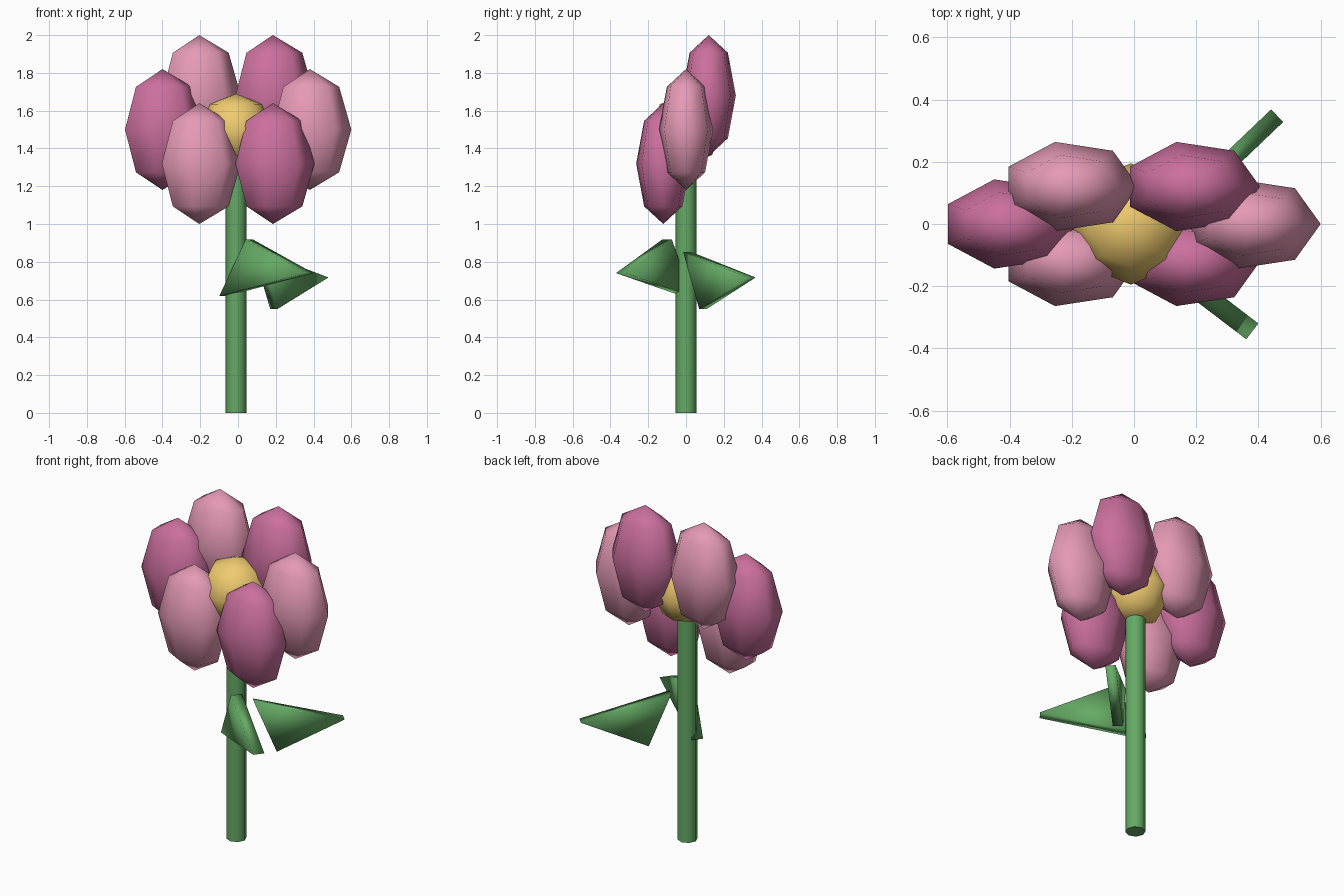
import bpy, bmesh
from math import sin, cos, pi, radians
from mathutils import Vector

if "Cube" in bpy.data.objects:
    bpy.data.objects.remove(bpy.data.objects["Cube"])


def material(name, rgb):
    m = bpy.data.materials.new(name)
    m.diffuse_color = (*rgb, 1)
    m.use_nodes = True
    m.node_tree.nodes["Principled BSDF"].inputs["Base Color"].default_value = m.diffuse_color
    return m


LIGHT = material("light_pink", (0.78, 0.32, 0.46))
DARK = material("dark_pink", (0.60, 0.16, 0.34))
GOLD = material("gold", (0.87, 0.60, 0.16))
GREEN = material("green", (0.13, 0.40, 0.13))


def finish(name, bm, mat, smooth=True, angle=None):
    bmesh.ops.recalc_face_normals(bm, faces=bm.faces)
    mesh = bpy.data.meshes.new(name)
    bm.to_mesh(mesh)
    bm.free()
    mesh.materials.append(mat)
    ob = bpy.data.objects.new(name, mesh)
    bpy.context.collection.objects.link(ob)
    bpy.ops.object.select_all(action='DESELECT')
    ob.select_set(True)
    bpy.context.view_layer.objects.active = ob
    if angle:
        bpy.ops.object.shade_smooth_by_angle(angle=radians(angle))
    elif smooth:
        bpy.ops.object.shade_smooth()
    return ob


def ring(bm, c, rx, ry, z, n):
    return [bm.verts.new((c[0] + rx * cos(2 * pi * i / n),
                          c[1] + ry * sin(2 * pi * i / n), z)) for i in range(n)]


def bridge(bm, a, b):
    for i in range(len(a)):
        j = (i + 1) % len(a)
        bm.faces.new((a[i], a[j], b[j], b[i]))


def ellipsoid(name, c, r, n, mat):
    """Coarse ellipsoid: n sides, four bands, first corner towards +x."""
    bm = bmesh.new()
    rings = [ring(bm, c, r[0] * cos(t), r[1] * cos(t), c[2] + r[2] * sin(t), n)
             for t in (-pi / 4, 0, pi / 4)]
    for a, b in zip(rings, rings[1:]):
        bridge(bm, a, b)
    for loop, s in ((rings[0], -1), (rings[-1], 1)):
        pole = bm.verts.new((c[0], c[1], c[2] + s * r[2]))
        for i in range(n):
            bm.faces.new((loop[i], loop[(i + 1) % n], pole))
    return finish(name, bm, mat)


def leaf(name, corners, half):
    """Triangular slab, thickened both ways along its own normal."""
    a, b, c = map(Vector, corners)
    off = (b - a).cross(c - a).normalized() * half
    bm = bmesh.new()
    front = [bm.verts.new(p + off) for p in (a, b, c)]
    back = [bm.verts.new(p - off) for p in (a, b, c)]
    bm.faces.new(front)
    bm.faces.new(back[::-1])
    bridge(bm, front, back)
    return finish(name, bm, GREEN)


CX = -0.01

# Stem
bm = bmesh.new()
low, high = (ring(bm, (CX, 0), 0.055, 0.055, z, 8) for z in (0, 1.36))
bridge(bm, low, high)
bm.faces.new(low[::-1])
bm.faces.new(high)
finish("stem", bm, GREEN, angle=50)

# Flower centre
ellipsoid("flower_centre", (CX, 0, 1.5), (0.195, 0.195, 0.19), 8, GOLD)

# Six petals on a tilted ring, alternating colours
for k in range(6):
    t = k * pi / 3
    ellipsoid(f"petal_{k + 1}",
              (CX + 0.39 * cos(t), 0.139 * sin(t), 1.5 + 0.208 * sin(t)),
              (0.22, 0.147, 0.32), 7, DARK if k % 2 else LIGHT)

# Leaves
leaf("front_leaf", [(0.38, -0.345, 0.74), (0.06, -0.10, 0.918), (-0.08, 0.005, 0.618)], 0.032)
leaf("back_leaf", [(0.46, 0.348, 0.717), (0.19, 0.09, 0.55), (0.10, 0.005, 0.853)], 0.028)
